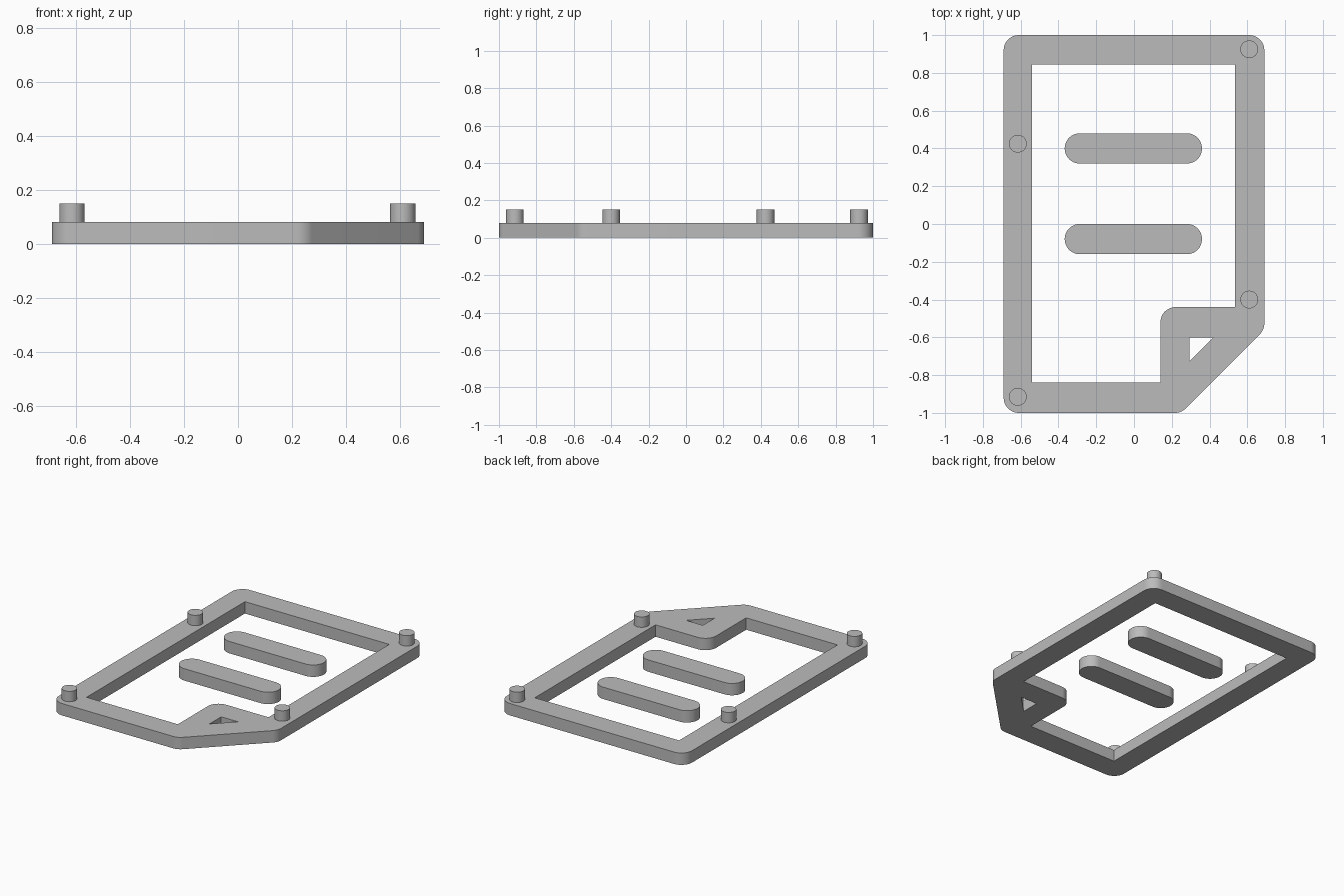
import bpy
import math
from mathutils import Vector

cube = bpy.data.objects.get("Cube")
if cube:
    bpy.data.objects.remove(cube, do_unlink=True)

THICK = 0.08
ROUND = 0.08

grey = bpy.data.materials.new("plain_grey")
grey.use_nodes = True
grey.diffuse_color = (0.5, 0.5, 0.5, 1)
grey.node_tree.nodes["Principled BSDF"].inputs["Base Color"].default_value = (0.5, 0.5, 0.5, 1)


def rounded(corners, steps=12):
    """Turn (x, y, radius) corners into a closed outline with tangent arcs."""
    outline = []
    for i, (x, y, r) in enumerate(corners):
        p = Vector((x, y))
        if r == 0:
            outline.append(p)
            continue
        a = (Vector(corners[i - 1][:2]) - p).normalized()
        b = (Vector(corners[(i + 1) % len(corners)][:2]) - p).normalized()
        half = a.angle(b) / 2
        centre = p + (a + b).normalized() * (r / math.sin(half))
        start = p + a * (r / math.tan(half)) - centre
        end = p + b * (r / math.tan(half)) - centre
        turn = math.atan2(start.x * end.y - start.y * end.x, start.dot(end))
        for k in range(steps + 1):
            t = turn * k / steps
            c, s = math.cos(t), math.sin(t)
            outline.append(centre + Vector((start.x * c - start.y * s,
                                            start.x * s + start.y * c)))
    return outline


def finish(obj, name):
    obj.name = obj.data.name = name
    obj.data.materials.clear()
    obj.data.materials.append(grey)
    bpy.ops.object.shade_smooth_by_angle(angle=math.radians(30))


def plate(name, outlines):
    """Extrude a flat outline; further outlines become holes."""
    curve = bpy.data.curves.new(name, "CURVE")
    curve.dimensions = "2D"
    curve.fill_mode = "BOTH"
    curve.extrude = THICK / 2
    for outline in outlines:
        spline = curve.splines.new("POLY")
        spline.points.add(len(outline) - 1)
        for point, co in zip(spline.points, outline):
            point.co = (co.x, co.y, 0, 1)
        spline.use_cyclic_u = True
    obj = bpy.data.objects.new(name, curve)
    bpy.context.collection.objects.link(obj)
    obj.location.z = THICK / 2
    bpy.ops.object.select_all(action="DESELECT")
    obj.select_set(True)
    bpy.context.view_layer.objects.active = obj
    bpy.ops.object.convert(target="MESH")
    obj = bpy.context.object
    bpy.ops.object.mode_set(mode="EDIT")
    bpy.ops.mesh.select_all(action="SELECT")
    bpy.ops.mesh.remove_doubles(threshold=0.0001)
    bpy.ops.mesh.normals_make_consistent(inside=False)
    bpy.ops.object.mode_set(mode="OBJECT")
    finish(obj, name)


# Page-shaped frame with a folded corner
outer = rounded([(-0.69, 1, ROUND), (-0.69, -1, ROUND), (0.25, -1, ROUND),
                 (0.69, -0.56, ROUND), (0.69, 1, ROUND)])
window = rounded([(-0.54, 0.845, 0), (0.535, 0.845, 0), (0.535, -0.44, 0),
                  (0.14, -0.44, ROUND), (0.14, -0.84, 0), (-0.54, -0.84, 0)])
fold_hole = rounded([(0.295, -0.6, 0), (0.42, -0.6, 0), (0.295, -0.725, 0)])
plate("page_frame", [outer, window, fold_hole])

# Two round-ended bars standing for lines of text
for name, y in (("upper_bar", 0.4), ("lower_bar", -0.08)):
    arc = [math.pi * k / 24 - math.pi / 2 for k in range(25)]
    right = [Vector((0.28 + ROUND * math.cos(t), y + ROUND * math.sin(t))) for t in arc]
    left = [Vector((-0.287 - ROUND * math.cos(t), y - ROUND * math.sin(t))) for t in arc]
    plate(name, [right + left])

# Locating pegs on the frame
for name, x, y in (("back_left_peg", 0.61, 0.925), ("front_left_peg", 0.61, -0.4),
                   ("back_right_peg", -0.615, 0.425), ("front_right_peg", -0.615, -0.915)):
    bpy.ops.mesh.primitive_cylinder_add(vertices=40, radius=0.047, depth=0.08,
                                        location=(x, y, 0.11))
    finish(bpy.context.object, name)
